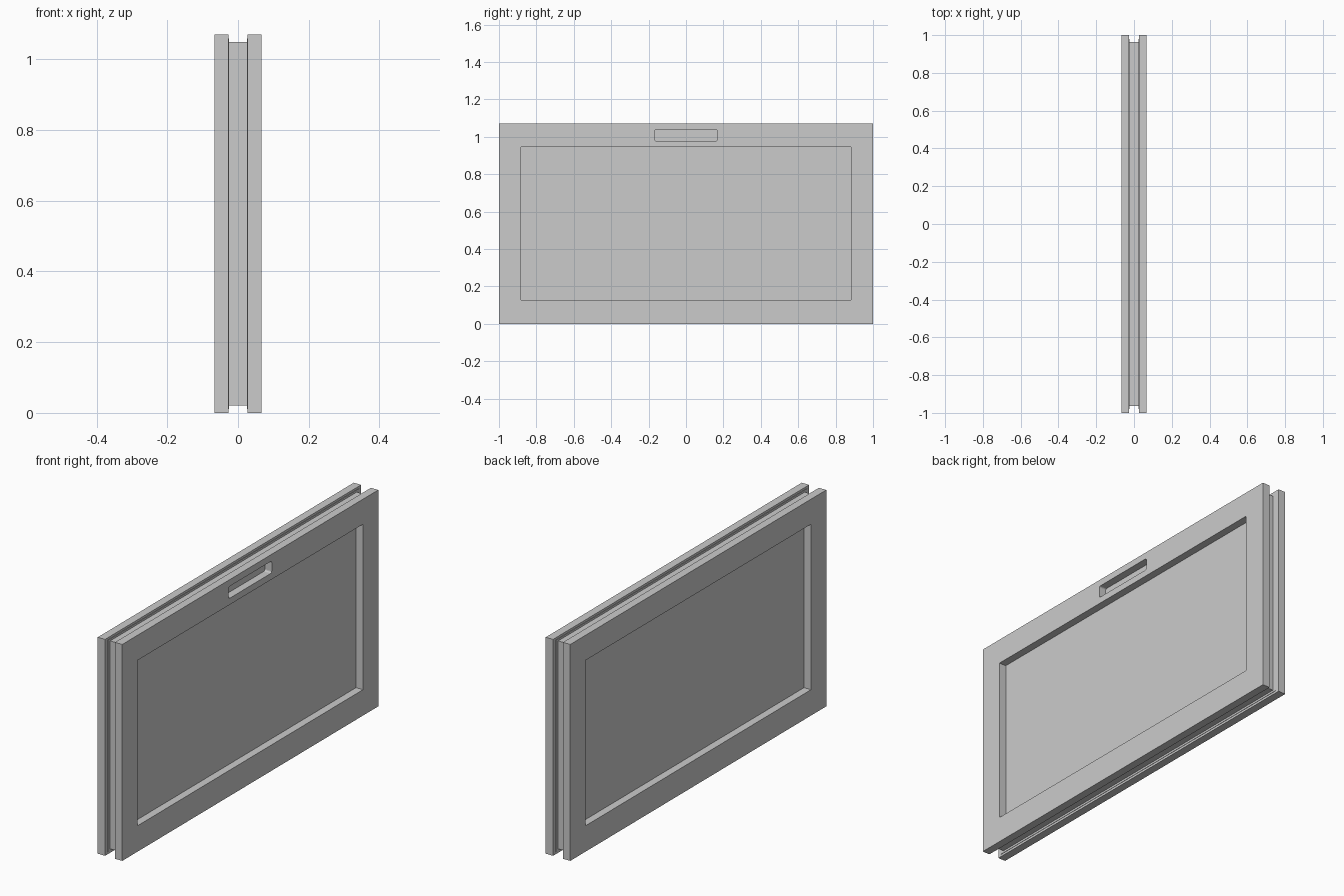
import bpy, bmesh, math

if "Cube" in bpy.data.objects:
    bpy.data.objects.remove(bpy.data.objects["Cube"])

HEIGHT = 1.07
MID = HEIGHT / 2
OUTER = 0.067      # outer face of the plates
INNER = 0.027      # inner face of the plates


def rect(y0, z0, y1, z1, r=0.0, steps=3):
    """Rectangle outline, optionally with rounded corners."""
    if not r:
        return [(y0, z0), (y1, z0), (y1, z1), (y0, z1)]
    pts = []
    corners = [(y1 - r, z1 - r), (y0 + r, z1 - r), (y0 + r, z0 + r), (y1 - r, z0 + r)]
    for i, (cy, cz) in enumerate(corners):
        for k in range(steps + 1):
            a = math.pi / 2 * (i + k / steps)
            pts.append((cy + r * math.cos(a), cz + r * math.sin(a)))
    return pts


def plate(name, x0, x1, outlines):
    """Flat plate in the YZ plane; the first outline is the rim, others are holes."""
    curve = bpy.data.curves.new(name, 'CURVE')
    curve.dimensions = '2D'
    curve.fill_mode = 'BOTH'
    curve.extrude = (x1 - x0) / 2
    for pts in outlines:
        s = curve.splines.new('POLY')
        s.points.add(len(pts) - 1)
        for p, (y, z) in zip(s.points, pts):
            p.co = (y, z, 0, 1)
        s.use_cyclic_u = True
    temp = bpy.data.objects.new(name + "_outline", curve)
    bpy.context.collection.objects.link(temp)
    bpy.context.view_layer.update()
    mesh = bpy.data.meshes.new_from_object(
        temp.evaluated_get(bpy.context.evaluated_depsgraph_get()))
    bpy.data.objects.remove(temp)

    bm = bmesh.new()
    bm.from_mesh(mesh)
    bmesh.ops.remove_doubles(bm, verts=bm.verts, dist=1e-5)
    bmesh.ops.recalc_face_normals(bm, faces=bm.faces)
    for f in bm.faces:
        f.smooth = False
    bm.to_mesh(mesh)
    bm.free()
    obj = bpy.data.objects.new(name, mesh)
    obj.rotation_euler = (math.pi / 2, 0, math.pi / 2)
    obj.location.x = (x0 + x1) / 2
    bpy.context.collection.objects.link(obj)
    return obj


def box(name, x0, x1, half_y, half_z):
    bpy.ops.mesh.primitive_cube_add(size=1, location=((x0 + x1) / 2, 0, MID))
    obj = bpy.context.object
    obj.name = name
    obj.scale = (x1 - x0, 2 * half_y, 2 * half_z)
    return obj


rim = rect(-1, 0, 1, HEIGHT)
window = rect(-0.881, 0.128, 0.881, 0.946)
grip = rect(-0.168, 0.978, 0.168, 1.037, r=0.008)

# Framed plates, with the grip slot on the +x side only
plate("front_frame", INNER, OUTER, [rim, window, grip])
plate("rear_frame", -OUTER, -INNER, [rim, window])

# Core between the plates, with a thin backing sheet behind each frame
box("core", -0.0265, 0.0265, 0.963, MID - 0.021)
for name, side in (("front_sheet", 1), ("rear_sheet", -1)):
    a, b = sorted((side * 0.025, side * 0.029))
    box(name, a, b, 0.98, MID - 0.011)
